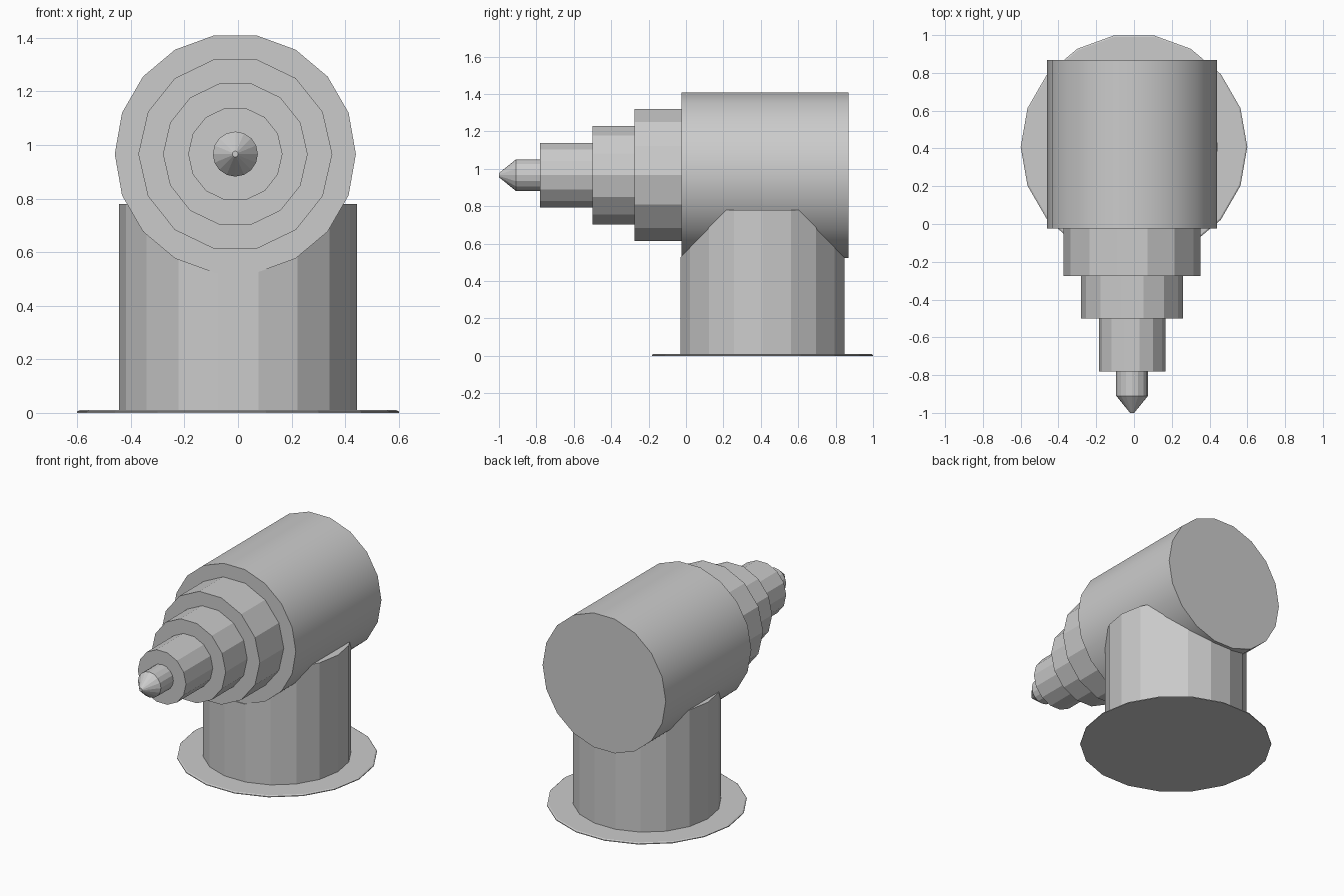
import bpy, bmesh
from math import sin, cos, tau

if "Cube" in bpy.data.objects:
    bpy.data.objects.remove(bpy.data.objects["Cube"])

AXIS_X, AXIS_Z = -0.01, 0.966   # barrel axis, running along y
BASE_Y = 0.408                  # pedestal axis, running along z


def lathe(name, sides, rings, horizontal):
    """Capped solid from (position along axis, radius) rings."""
    bm = bmesh.new()
    loops = []
    for pos, r in rings:
        loop = []
        for i in range(sides):
            c, s = r * cos(tau * i / sides), r * sin(tau * i / sides)
            co = (AXIS_X + c, pos, AXIS_Z + s) if horizontal else (c, BASE_Y + s, pos)
            loop.append(bm.verts.new(co))
        loops.append(loop)
    for a, b in zip(loops, loops[1:]):
        for i in range(sides):
            j = (i + 1) % sides
            bm.faces.new((a[i], a[j], b[j], b[i]))
    bm.faces.new(loops[0])
    bm.faces.new(loops[-1])
    bmesh.ops.recalc_face_normals(bm, faces=bm.faces)
    mesh = bpy.data.meshes.new(name)
    bm.to_mesh(mesh)
    bm.free()
    ob = bpy.data.objects.new(name, mesh)
    bpy.context.collection.objects.link(ob)
    return ob


# Thin base plate
lathe("base_plate", 18, [(0, 0.60), (0.005, 0.60), (0.01, 0.592)], False)

# Pedestal, its top cut to fit the round housing
pedestal = lathe("pedestal", 18, [(0.005, 0.445), (0.78, 0.445)], False)
cutter = lathe("pedestal_cutter", 18, [(-0.2, 0.45), (1.1, 0.45)], True)
cutter.hide_render = True
cutter.hide_viewport = True
cutter.display_type = 'WIRE'
mod = pedestal.modifiers.new("saddle", 'BOOLEAN')
mod.operation = 'DIFFERENCE'
mod.solver = 'EXACT'
mod.object = cutter

# Main housing, smooth shaded with sharp rims
housing = lathe("housing", 18, [(-0.025, 0.45), (0.868, 0.45)], True)
bpy.context.view_layer.objects.active = housing
housing.select_set(True)
bpy.ops.object.shade_smooth_by_angle()
housing.select_set(False)

# Telescoping stages, each narrower than the last
stages = [(-0.275, -0.025, 0.362), (-0.50, -0.275, 0.27), (-0.78, -0.50, 0.176)]
for n, (front, back, radius) in enumerate(stages, 1):
    lathe(f"stage_{n}", 14, [(front, radius), (back, radius)], True)

# Pointed tip
lathe("tip", 16, [(-1.0, 0.011), (-0.91, 0.084), (-0.78, 0.084)], True)
